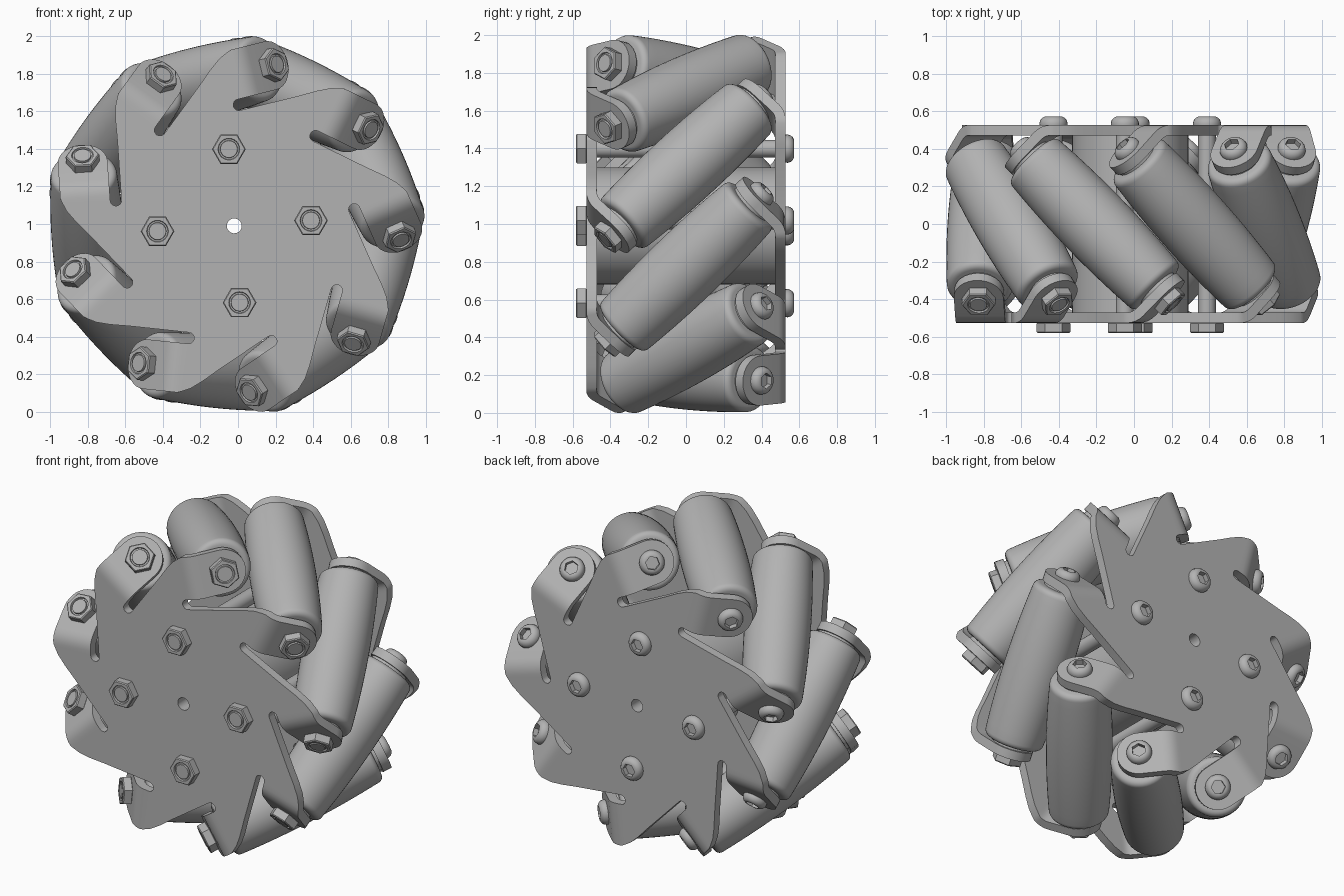
import bpy, bmesh
from math import sin, cos, tan, pi, radians
from mathutils import Matrix, Vector

cube = bpy.data.objects.get("Cube")
if cube:
    bpy.data.objects.remove(cube)

CENTRE = Vector((-0.02, 0, 0.99))
COUNT, STEP, START = 9, 2 * pi / 9, radians(24)
AXIS_R = 0.781            # distance from hub to roller axis
PLATE_Y, THICK = 0.5, 0.055

grey = bpy.data.materials.new("plain grey")
grey.use_nodes = True
grey.diffuse_color = (0.45, 0.45, 0.45, 1)
grey.node_tree.nodes["Principled BSDF"].inputs["Base Color"].default_value = (0.45, 0.45, 0.45, 1)


def radial(a):
    return Vector((cos(a), 0, sin(a)))


def tangent(a):
    return Vector((-sin(a), 0, cos(a)))


def add(name, mesh, matrix=None):
    obj = bpy.data.objects.new(name, mesh)
    bpy.context.collection.objects.link(obj)
    if matrix:
        obj.matrix_world = matrix
    return obj


def finish(bm, name):
    bmesh.ops.remove_doubles(bm, verts=bm.verts[:], dist=1e-5)
    bmesh.ops.recalc_face_normals(bm, faces=bm.faces[:])
    mesh = bpy.data.meshes.new(name)
    bm.to_mesh(mesh)
    bm.free()
    mesh.materials.append(grey)
    return mesh


def lathe(name, profile, segs=24, closed=False):
    """Spin (radius, height, is_hex) rings around z; hex rings are six-sided."""
    bm = bmesh.new()
    rings = []
    for r, z, is_hex in profile:
        ring = []
        for i in range(segs):
            a = 2 * pi * i / segs
            k = cos(pi / 6) / cos(a % (pi / 3) - pi / 6) if is_hex else 1
            ring.append(bm.verts.new((r * k * cos(a), r * k * sin(a), z)))
        rings.append(ring)
    pairs = list(zip(rings, rings[1:]))
    if closed:
        pairs.append((rings[-1], rings[0]))
    else:
        bm.faces.new(rings[0])
        bm.faces.new(rings[-1])
    for lo, hi in pairs:
        for i in range(segs):
            j = (i + 1) % segs
            bm.faces.new((lo[i], lo[j], hi[j], hi[i]))
    return finish(bm, name)


def side_plate(name, side):
    """Flat star plate with slots and bent tabs; side 1 is front, -1 is back."""
    bm = bmesh.new()
    bend_t, low, high, bend_r = -0.25, 0.65, 0.915, 0.1
    reach = bend_r * tan(pi / 8)
    half, mid = (high - low) / 2, (high + low) / 2

    def vert(a, t, r, depth=0):
        p = CENTRE + radial(a) * r + tangent(a) * t * side
        p.y = side * (depth - PLATE_Y)
        return bm.verts.new(p)

    for k in range(COUNT):
        a = START + side * k * STEP
        b = a + side * STEP
        flat = bend_t + reach
        slot = [(-0.18 + 0.03 * cos(q), 0.62 + 0.03 * sin(q)) for q in
                (i * pi / 8 for i in range(-4, 5))]
        edge = [(flat, low), (flat, high), (-0.19, 0.908), (-0.14, 0.885),
                (-0.08, 0.84), (-0.004, 0.773)]
        # sector of the flat body, from one slot to the next
        face = [vert(a, t, r) for t, r in slot[4:] + edge]
        face += [vert(b, t, r) for t, r in slot[:5]]
        face += [vert(b - side * i * STEP / 2, 0, 0.04) for i in range(3)]
        bm.faces.new(face)
        # rounded bend
        rows = [(bend_t + reach - bend_r * sin(q), bend_r * (1 - cos(q)))
                for q in (i * pi / 16 for i in range(5))]
        for (t0, d0), (t1, d1) in zip(rows, rows[1:]):
            bm.faces.new((vert(a, t0, low, d0), vert(a, t0, high, d0),
                          vert(a, t1, high, d1), vert(a, t1, low, d1)))
        # tab with round end
        t1, d1 = rows[-1]
        tab = [vert(a, t1, low, d1), vert(a, t1, high, d1)]
        for i in range(17):
            q = pi / 2 - i * pi / 16
            d = 0.125 + half * cos(q) * cos(pi / 4)
            tab.append(vert(a, bend_t - d, mid + half * sin(q), d))
        bm.faces.new(tab)
    obj = add(name, finish(bm, name))
    mod = obj.modifiers.new("thickness", "SOLIDIFY")
    mod.thickness, mod.offset, mod.use_even_offset = THICK, 0, True
    return obj


parts = [side_plate("front_plate", 1), side_plate("back_plate", -1)]

# Roller: shallow barrel with rounded rims
END, RIM, BULGE, DROP = 0.485, 0.035, 0.195, 0.018
half_profile = []
for i in range(9):
    s = i / 8
    half_profile.append((BULGE - DROP * s * s, (END - RIM) * s, False))
for i in range(1, 6):
    q = i * pi / 10
    half_profile.append((BULGE - DROP - RIM * (1 - cos(q)), END - RIM + RIM * sin(q), False))
full = [(r, -z, h) for r, z, h in reversed(half_profile[1:])] + half_profile
roller = lathe("roller", full, 48)

# Fasteners, all with their seat at z = 0
nut = lathe("nut", [(0.085, 0, True), (0.09, 0.004, True), (0.09, 0.05, True),
                    (0.084, 0.056, True), (0.058, 0.056, False), (0.055, 0.046, False),
                    (0.047, 0.046, False), (0.045, 0.056, False)])
button = lathe("button_bolt", [(0.074, 0, False), (0.075, 0.012, False), (0.070, 0.028, False),
                               (0.060, 0.040, False), (0.047, 0.046, False),
                               (0.042, 0.046, True), (0.042, 0.015, True)])
washer = lathe("washer", [(0.118, 0, False), (0.118, 0.03, False)], 32)
shank = lathe("shank", [(0.047, -0.53, False), (0.047, 0.53, False)])

FLIP = Matrix.Rotation(pi, 4, "X")


def lift(z):
    return Matrix.Translation((0, 0, z))


# Rollers with their washers, bolts and nuts
for k in range(COUNT):
    a = START + k * STEP
    e_r, axis = radial(a), (tangent(a) + Vector((0, 1, 0))).normalized()
    frame = Matrix((e_r, axis.cross(e_r), axis)).transposed().to_4x4()
    frame = Matrix.Translation(CENTRE + e_r * AXIS_R) @ frame
    n = k + 1
    parts += [add(f"roller_{n}", roller, frame),
              add(f"roller_shank_{n}", shank, frame),
              add(f"back_washer_{n}", washer, frame @ lift(0.478)),
              add(f"front_washer_{n}", washer, frame @ FLIP @ lift(0.478)),
              add(f"roller_bolt_{n}", button, frame @ lift(0.556)),
              add(f"roller_nut_{n}", nut, frame @ FLIP @ lift(0.556))]

# Hub tube and the four bolts clamping the plates
TO_BACK = Matrix.Rotation(-pi / 2, 4, "X")
hub = lathe("hub", [(0.31, -0.526, False), (0.31, 0.526, False),
                    (0.04, 0.526, False), (0.04, -0.526, False)], 48, True)
parts.append(add("hub", hub, Matrix.Translation(CENTRE) @ TO_BACK))
for k in range(4):
    a = radians(4) + k * pi / 2
    frame = Matrix.Translation(CENTRE + radial(a) * 0.41) @ TO_BACK
    parts += [add(f"hub_shank_{k + 1}", shank, frame),
              add(f"hub_bolt_{k + 1}", button, frame @ lift(0.526)),
              add(f"hub_nut_{k + 1}", nut, frame @ FLIP @ lift(0.526))]

bpy.ops.object.select_all(action="DESELECT")
for obj in parts:
    obj.select_set(True)
bpy.context.view_layer.objects.active = parts[0]
for mesh in {o.data for o in parts}:
    bm = bmesh.new()
    bm.from_mesh(mesh)
    for f in bm.faces:
        f.smooth = True
    for e in bm.edges:
        e.smooth = len(e.link_faces) == 2 and e.calc_face_angle(0) < radians(32)
    bm.to_mesh(mesh)
    bm.free()
# Crisp rims on the sheet-metal plates
for plate in parts[:2]:
    plate.modifiers["thickness"].use_rim = True
    mod = plate.modifiers.new("edges", "EDGE_SPLIT")
    mod.split_angle = radians(32)
